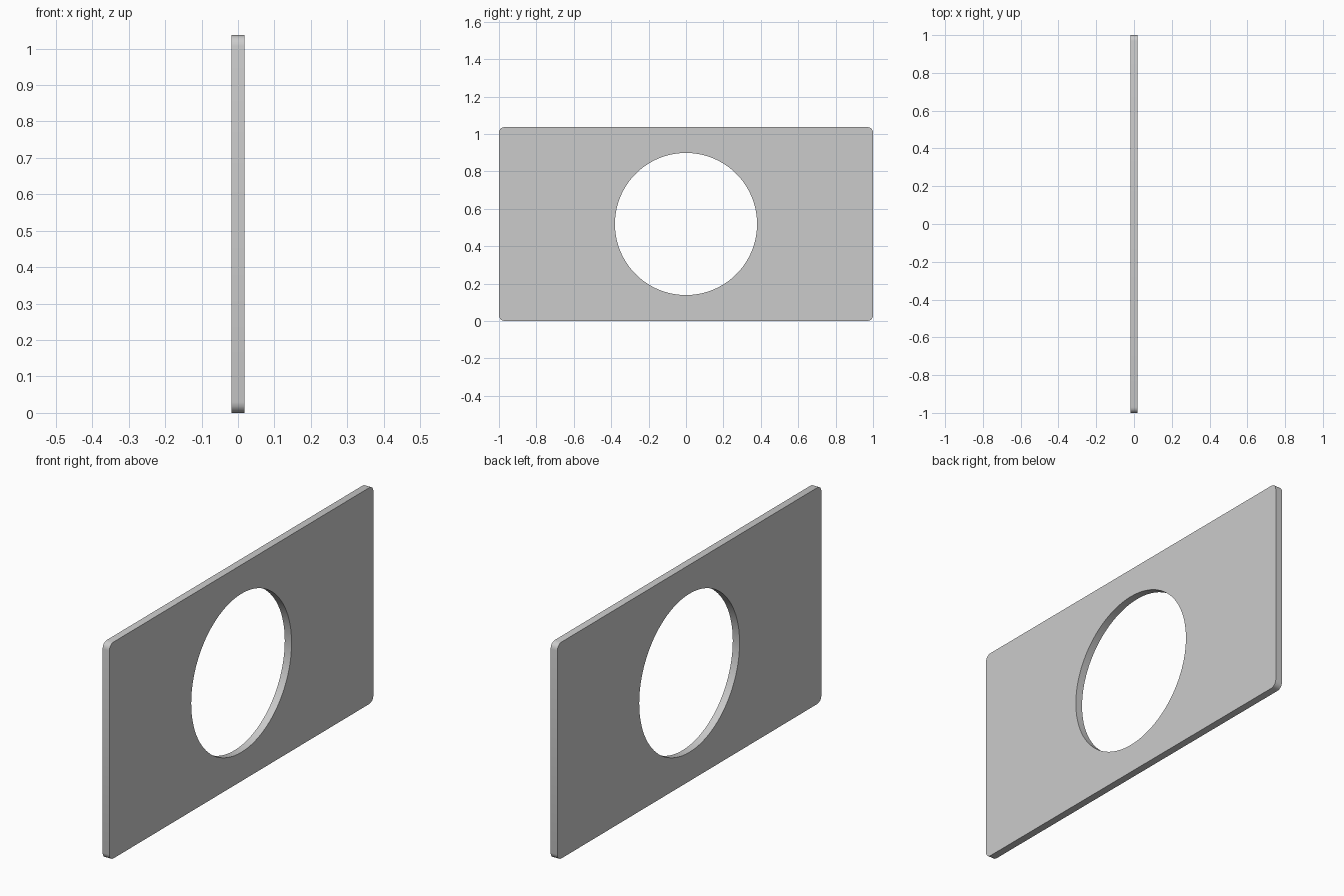
import bpy
from math import cos, sin, pi, radians

if "Cube" in bpy.data.objects:
    bpy.data.objects.remove(bpy.data.objects["Cube"])

WIDTH, HEIGHT, THICK = 2.0, 1.037, 0.036
CORNER, HOLE = 0.03, 0.38


def add_loop(curve, points):
    spline = curve.splines.new('POLY')
    spline.points.add(len(points) - 1)
    for p, (x, y) in zip(spline.points, points):
        p.co = (x, y, 0, 1)
    spline.use_cyclic_u = True


# Plate profile: rounded rectangle with a central round hole
curve = bpy.data.curves.new("plate_profile", 'CURVE')
curve.dimensions = '2D'
curve.fill_mode = 'BOTH'
curve.extrude = THICK / 2

outline = []
for i, (sx, sy) in enumerate([(1, 1), (-1, 1), (-1, -1), (1, -1)]):
    cx = sx * (WIDTH / 2 - CORNER)
    cy = HEIGHT / 2 + sy * (HEIGHT / 2 - CORNER)
    for k in range(5):
        a = (i + k / 4) * pi / 2
        outline.append((cx + CORNER * cos(a), cy + CORNER * sin(a)))
add_loop(curve, outline)
add_loop(curve, [(HOLE * cos(2 * pi * k / 96), HEIGHT / 2 + HOLE * sin(2 * pi * k / 96))
                 for k in range(96)])

# Stand the plate upright, facing along x
plate = bpy.data.objects.new("plate_with_hole", curve)
bpy.context.collection.objects.link(plate)
plate.rotation_euler = (radians(90), 0, radians(90))
bpy.context.view_layer.objects.active = plate
plate.select_set(True)
bpy.ops.object.convert(target='MESH')
bpy.ops.object.transform_apply(rotation=True)

# Weld faces to rims, then smooth the round edges
bpy.ops.object.mode_set(mode='EDIT')
bpy.ops.mesh.select_all(action='SELECT')
bpy.ops.mesh.remove_doubles(threshold=0.0001)
bpy.ops.mesh.normals_make_consistent(inside=False)
bpy.ops.object.mode_set(mode='OBJECT')
bpy.ops.object.shade_smooth_by_angle(angle=radians(30))
